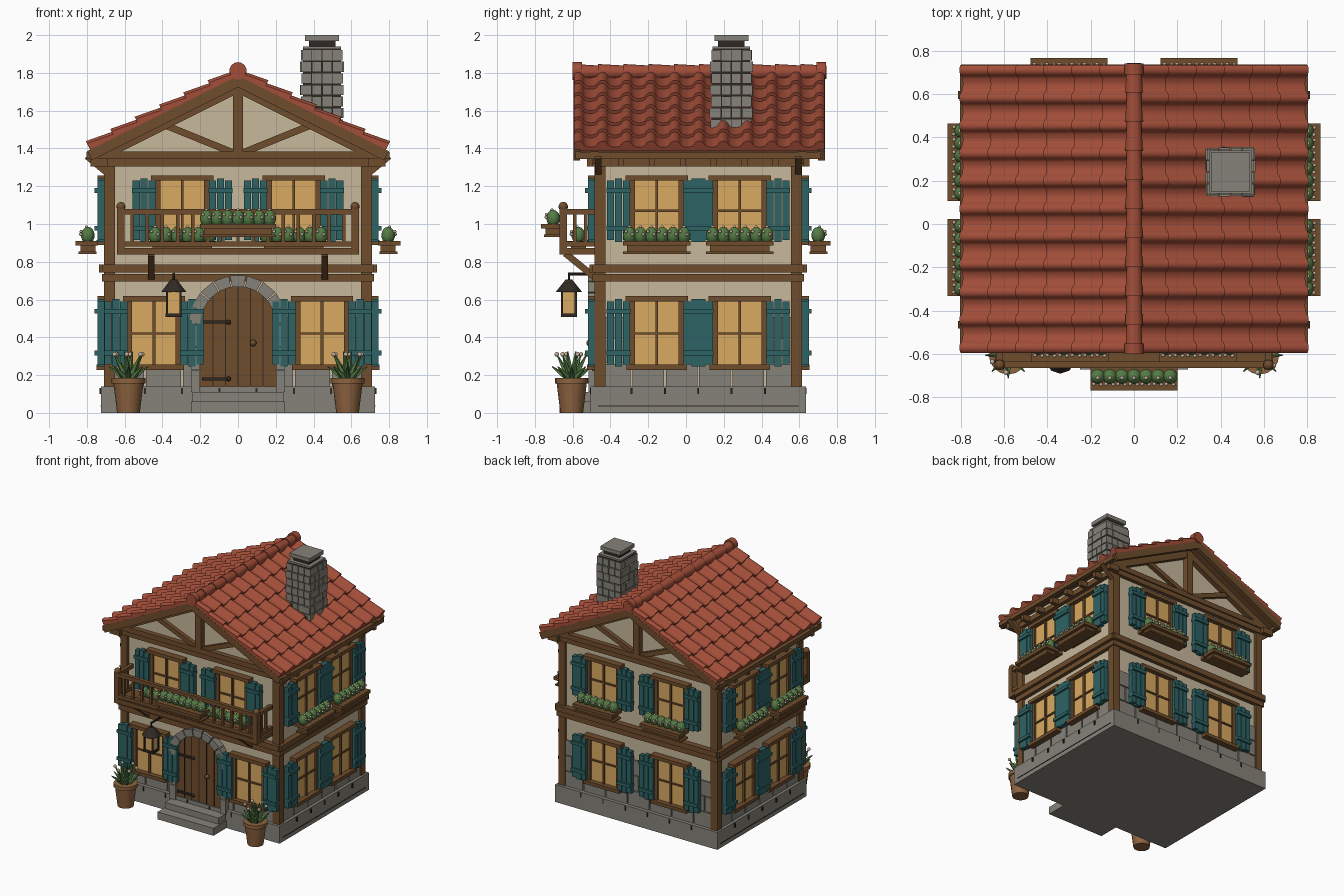
import bpy, bmesh, math, random
from mathutils import Matrix, Vector

random.seed(4)
if "Cube" in bpy.data.objects:
    bpy.data.objects.remove(bpy.data.objects["Cube"])

COLOURS = {
    "plaster": (.57, .48, .33), "clay_tile": (.36, .075, .04), "wood": (.16, .075, .026),
    "teal_paint": (.027, .125, .13), "amber_glass": (.70, .40, .12), "stone": (.235, .225, .19),
    "dark_iron": (.03, .022, .017), "leaf_green": (.09, .20, .06),
    "terracotta": (.27, .125, .05), "blossom": (.55, .43, .33)}
T, I, pi = Matrix.Translation, Matrix(), math.pi
parts = {}


def part(name, mat):
    if (name, mat) not in parts:
        parts[name, mat] = bmesh.new()
    return parts[name, mat]


def box(name, mat, M, x, y, z):
    """Box from three (low, high) ranges in frame M."""
    mid = Vector([(a + b) / 2 for a, b in (x, y, z)])
    size = [abs(b - a) for a, b in (x, y, z)]
    bmesh.ops.create_cube(part(name, mat), size=1, matrix=M @ T(mid) @ Matrix.Diagonal((*size, 1)))


def cone(name, mat, p, q, r1, r2, seg=12, M=I):
    """Tapered cylinder between two points."""
    p, q = Vector(p), Vector(q)
    turn = (q - p).to_track_quat('Z', 'Y').to_matrix().to_4x4()
    bmesh.ops.create_cone(part(name, mat), cap_ends=True, segments=seg, radius1=r1, radius2=r2,
                          depth=(q - p).length, matrix=M @ T((p + q) / 2) @ turn)


def beam(name, p, q, w, M=I):
    """Square timber between two points."""
    p, q = Vector(p), Vector(q)
    turn = (q - p).to_track_quat('Z', 'Y').to_matrix().to_4x4()
    size = Matrix.Diagonal((w, w, (q - p).length, 1))
    bmesh.ops.create_cube(part(name, "wood"), size=1, matrix=M @ T((p + q) / 2) @ turn @ size)


def ball(name, mat, c, r, stretch=1, M=I):
    bmesh.ops.create_uvsphere(part(name, mat), u_segments=10, v_segments=7, radius=r,
                              matrix=M @ T(c) @ Matrix.Diagonal((1, 1, stretch, 1)))


def prism(name, mat, M, outline, y0, y1):
    """Outline in x and z, pulled along y."""
    bm = part(name, mat)
    a, b = ([bm.verts.new(M @ Vector((x, y, z))) for x, z in outline] for y in (y0, y1))
    bm.faces.new(a)
    bm.faces.new(b[::-1])
    for i in range(len(a)):
        bm.faces.new((a[i - 1], a[i], b[i], b[i - 1]))


# Wall frames: local y points outward, z = 0 at the ground
MID, HX, HY = .065, .69, .53
def wall(angle, dist):
    return T((0, MID, 0)) @ Matrix.Rotation(angle, 4, 'Z') @ T((0, dist, 0))
FRONT, BACK = wall(pi, HY), wall(0, HY)
RIGHT, LEFT = wall(-pi / 2, HX), wall(pi / 2, HX)
SIDES = [(FRONT, HX), (BACK, HX), (RIGHT, HY), (LEFT, HY)]

# House body and stone base
prism("house_walls", "plaster", I, [(-HX, .1), (HX, .1), (HX, 1.39), (0, 1.73), (-HX, 1.39)], MID - HY, MID + HY)
box("foundation", "stone", I, (-.725, .725), (-.505, .635), (0, .14))
for M, half in SIDES:
    n = round(2 * half / .187)
    step = 2 * half / n
    for row in range(3):
        z = .14 + row * .125
        for k in range(n + row % 2):
            u = -half + (k - row % 2 / 2) * step
            a, b = max(u, -half) + .005, min(u + step, half) - .005
            box("wall_stones", "stone", M, (a, b), (-.02, .012), (z, z + .118))
    for k in range(1, n):
        u = -half + k * step
        box("base_joints", "dark_iron", M, (u - .005, u + .005), (.03, .044), (.1, .132))
    box("base_joints", "dark_iron", M, (-half, half), (.03, .037 if half == HX else .039), (.034, .038))
    # Floor bands and wall plate
    for z0, z1, out in ((.695, .735, .03), (.742, .785, .045), (1.305, 1.345, .03)):
        box("floor_beams", "wood", M, (-half - .03, half + .03), (-.02, out), (z0, z1))
for x in (-.68, .68):
    for y in (-.455, .585):
        box("corner_posts", "wood", I, (x - .03, x + .03), (y - .03, y + .03), (.14, 1.36))


def planter(M, u, y, z, half, count):
    """Flower box whose rim tops out at z."""
    box("flower_boxes", "wood", M, (u - half + .02, u + half - .02), (y + .015, y + .095), (z - .06, z - .02))
    box("flower_boxes", "wood", M, (u - half, u + half), (y, y + .12), (z - .025, z))
    box("flower_boxes", "wood", M, (u - half, u + half), (y + .01, y + .105), (z - .068, z - .056))
    for k in range(count):
        x = u + (2 * k + 1 - count) * (half - .005) / count
        ball("box_plants", "leaf_green", (x, y + .055, z + .03), .036, 1.25, M)
        for dx, dy, dz in ((0, .012, .074), (.018, .04, .05), (-.015, .042, .035)):
            ball("box_blossoms", "blossom", (x + dx, y + .05 + dy, z + dz), .009, 1, M)


def window(M, u, z0, z1, flowers):
    box("window_glass", "amber_glass", M, (u - .125, u + .125), (-.01, .02), (z0, z1))
    for x, w in ((-.128, .013), (0, .007), (.128, .013)):
        box("window_frames", "wood", M, (u + x - w, u + x + w), (-.01, .035), (z0, z1))
    mid = (z0 + z1) / 2
    box("window_frames", "wood", M, (u - .125, u + .125), (-.01, .03), (mid - .006, mid + .006))
    box("window_heads", "wood", M, (u - .165, u + .165), (-.01, .055), (z1, z1 + .028))
    box("window_sills", "wood", M, (u - .16, u + .16), (-.01, .06), (z0 - .022, z0 + .005))
    # Plank shutters with cross battens
    for s in (-1, 1):
        c = u + s * .202
        for k in (-1, 0, 1):
            x = c + k * .042
            box("shutters", "teal_paint", M, (x - .019, x + .019), (.02, .055), (z0 - .005 + .01 * abs(k), z1 + .012 - .012 * abs(k)))
        for z in (z0 + .055, z1 - .065):
            box("shutters", "teal_paint", M, (c - .063, c + .063), (.018, .07), (z, z + .025))
    if flowers:
        planter(M, u, .05, .91, .178, 6)


for M, low, high in ((FRONT, .445, .295), (BACK, .3, .3), (RIGHT, .22, .22), (LEFT, .22, .22)):
    for s in (-1, 1):
        window(M, s * low, .25, .59, False)
        window(M, s * high, .91, 1.23, True)

# Arched door with stone surround and steps
SPRING, R1, R2 = .47, .2, .26
arc = [(math.cos(k * pi / 16), math.sin(k * pi / 16)) for k in range(17)]
prism("door", "wood", FRONT, [(-R1, .1), (R1, .1)] + [(R1 * c, SPRING + R1 * s) for c, s in arc], -.01, .03)
for k in range(-2, 3):
    x = k * .066
    top = SPRING + math.sqrt(R1 ** 2 - x ** 2)
    box("door_grooves", "dark_iron", FRONT, (x - .003, x + .003), (.028, .033), (.11, top))
for k in range(9):
    ends = [(k + .04) * pi / 9, (k + .96) * pi / 9]
    wedge = [(r * math.cos(a), SPRING + r * math.sin(a)) for r, aa in ((R1, ends), (R2, ends[::-1])) for a in aa]
    prism("door_arch", "stone", FRONT, wedge, -.01, .055)
for s in (-1, 1):
    for k in range(3):
        x = sorted((s * R1, s * .25))
        box("door_jambs", "stone", FRONT, x, (-.01, .05), (.11 + k * .12, .225 + k * .12))
for z in (.18, .48):
    box("door_hinges", "dark_iron", FRONT, (.05, .19), (.03, .042), (z - .008, z + .008))
    ball("door_hinges", "dark_iron", (.05, .036, z), .013, 1, FRONT)
ball("door_knob", "wood", (-.08, .045, .37), .018, 1, FRONT)
box("lower_step", "stone", I, (-.25, .25), (-.67, -.48), (0, .06))
box("upper_step", "stone", I, (-.24, .24), (-.59, -.46), (.06, .11))

# Roof slopes: local x runs downhill, local z is the normal
PITCH, LENGTH, ROWS, GAP = math.atan(.5), .865, 6, .128
HALF = .67


def tile_height(y):
    d = abs((y / GAP + .5) % 1 - .5) * GAP
    return math.sqrt(max(.028 ** 2 - d * d, 0)) if d < .027 else .004 - .012 * math.sin((d - .027) / .037 * pi / 2)


for angle in (0, pi):
    M = T((0, .07, 1.78)) @ Matrix.Rotation(angle, 4, 'Z') @ Matrix.Rotation(PITCH, 4, 'Y')
    box("roof_boarding", "wood", M, (0, LENGTH), (-HALF + .02, HALF - .02), (-.03, .002))
    for s in (-1, 1):
        box("barge_boards", "wood", M, (0, LENGTH + .025), sorted((s * (HALF - .005), s * (HALF - .04))), (-.05, .004))
    bm = part("roof_tiles", "clay_tile")
    ys = [k * GAP / 16 for k in range(-83, 84)]
    for row in range(ROWS):
        a, b = row * LENGTH / ROWS, (row + 1) * LENGTH / ROWS + .008
        loops = []
        for y in ys:
            h = tile_height(y)
            loops.append([bm.verts.new(M @ Vector(p)) for p in
                          ((a, y, h + .008), (b, y, h + .027), (b, y, -.004), (a, y, -.004))])
        for p, q in zip(loops, loops[1:]):
            for i in range(4):
                bm.faces.new((p[i - 1], p[i], q[i], q[i - 1]))
        bm.faces.new(loops[0])
        bm.faces.new(loops[-1][::-1])

# Ridge tiles
for k in range(10):
    y = -.6 + k * .134
    cone("ridge_tiles", "clay_tile", (0, y, 1.805), (0, y + .137, 1.805), .042, .034, 14)
for y in (-.6, .69):
    cone("ridge_ends", "clay_tile", (0, y, 1.812), (0, y + .05, 1.812), .045, .045, 14)

# Gable trusses
for M in (FRONT, BACK):
    box("tie_beam", "wood", M, (-.8, .8), (0, .04), (1.345, 1.385))
    box("king_post", "wood", M, (-.026, .026), (0, .045), (1.38, 1.74))
    for s in (-1, 1):
        beam("gable_rafters", (0, .015, 1.72), (s * .76, .015, 1.34), .05, M)
        beam("gable_struts", (s * .02, .012, 1.375), (s * .39, .012, 1.525), .036, M)
        beam("eave_brackets", (s * .68, 0, 1.26), (s * .8, 0, 1.36), .035, M)
for M in (RIGHT, LEFT):
    box("eave_beam", "wood", M, (-.65, .65), (.075, .112), (1.345, 1.38))
    for k in range(-3, 5):
        u = (k - .5) * .164
        box("rafter_tails", "wood", M, (u - .016, u + .016), (0, .09), (1.305, 1.35))

# Chimney
C = T((.445, .24, 0))
box("chimney_core", "dark_iron", C, (-.1, .1), (-.1, .1), (1.45, 1.93))
for row in range(7):
    z = 1.5 + row * .061
    out = .108 + .005 * (row % 2)
    for q in range(4):
        M = C @ Matrix.Rotation(q * pi / 2, 4, 'Z')
        for k in range(4):
            u = -.108 + k * .054
            box("chimney_bricks", "stone", M, (u + .002, u + .052), (.07, out + random.uniform(-.003, .003)), (z, z + .054))
box("chimney_collar", "stone", C, (-.1, .1), (-.1, .1), (1.925, 1.94))
box("chimney_neck", "dark_iron", C, (-.07, .07), (-.07, .07), (1.94, 1.97))
box("chimney_cap", "stone", C, (-.09, .09), (-.09, .09), (1.97, 2))

# Balcony
box("balcony_floor", "wood", I, (-.64, .64), (-.665, -.46), (.838, .872))
for z0, z1 in ((.88, .908), (1.05, 1.08)):
    box("balcony_rails", "wood", I, (-.62, .62), (-.665, -.635), (z0, z1))
    for s in (-1, 1):
        box("balcony_rails", "wood", I, (s * .62 - .014, s * .62 + .014), (-.65, -.46), (z0, z1))
for k in range(-7, 8):
    box("balusters", "wood", I, (k * .08 - .009, k * .08 + .009), (-.659, -.641), (.9, 1.06))
for s in (-1, 1):
    x = s * .62
    box("balcony_posts", "wood", I, (x - .02, x + .02), (-.67, -.63), (.838, 1.085))
    ball("post_finials", "wood", (x, -.65, 1.092), .025)
    for y in (-.59, -.53):
        box("balusters", "wood", I, (x - .009, x + .009), (y - .009, y + .009), (.9, 1.06))
    beam("balcony_braces", (s * .46, -.64, .845), (s * .46, -.485, .72), .035)
planter(FRONT, 0, .183, 1.0, .2, 7)

# Hanging lantern
L = T((-.34, -.62, 0))
cone("lantern_arm", "dark_iron", (0, .16, .735), (0, -.005, .735), .008, .008, 8, L)
cone("lantern_arm", "dark_iron", (0, 0, .738), (0, 0, .69), .006, .006, 8, L)
cone("lantern_roof", "dark_iron", (0, 0, .64), (0, 0, .705), .07, .018, 10, L)
box("lantern_glass", "amber_glass", L, (-.034, .034), (-.034, .034), (.525, .645))
box("lantern_base", "dark_iron", L, (-.043, .043), (-.043, .043), (.508, .527))
for x in (-.036, .036):
    for y in (-.036, .036):
        box("lantern_bars", "dark_iron", L, (x - .006, x + .006), (y - .006, y + .006), (.52, .645))

# Potted plants
for x in (-.58, .58):
    P = T((x, -.605, 0))
    cone("flower_pots", "terracotta", (0, 0, 0), (0, 0, .16), .06, .08, 16, P)
    cone("flower_pots", "terracotta", (0, 0, .155), (0, 0, .185), .089, .089, 16, P)
    for tier, (reach, rise) in enumerate(((.105, .245), (.08, .31), (.03, .325))):
        for k in range(8 - 2 * tier):
            a = k * 2 * pi / (8 - 2 * tier) + tier * .4
            tip = (reach * math.cos(a), reach * math.sin(a), rise)
            cone("pot_leaves", "leaf_green", (tip[0] * .1, tip[1] * .1, .175), tip, .022, .003, 5, P)
            if tier == 1:
                ball("pot_blossoms", "blossom", tip, .012, 1, P)

# Turn every gathered part into an object
mats = {}
for name, rgb in COLOURS.items():
    m = mats[name] = bpy.data.materials.new(name)
    m.use_nodes = True
    m.diffuse_color = (*rgb, 1)
    m.node_tree.nodes["Principled BSDF"].inputs["Base Color"].default_value = (*rgb, 1)
for (name, mat), bm in parts.items():
    bmesh.ops.recalc_face_normals(bm, faces=bm.faces)
    for f in bm.faces:
        f.smooth = True
    for e in bm.edges:
        e.smooth = e.calc_face_angle(0) < .7
    mesh = bpy.data.meshes.new(name)
    bm.to_mesh(mesh)
    bm.free()
    mesh.materials.append(mats[mat])
    bpy.context.scene.collection.objects.link(bpy.data.objects.new(name, mesh))
